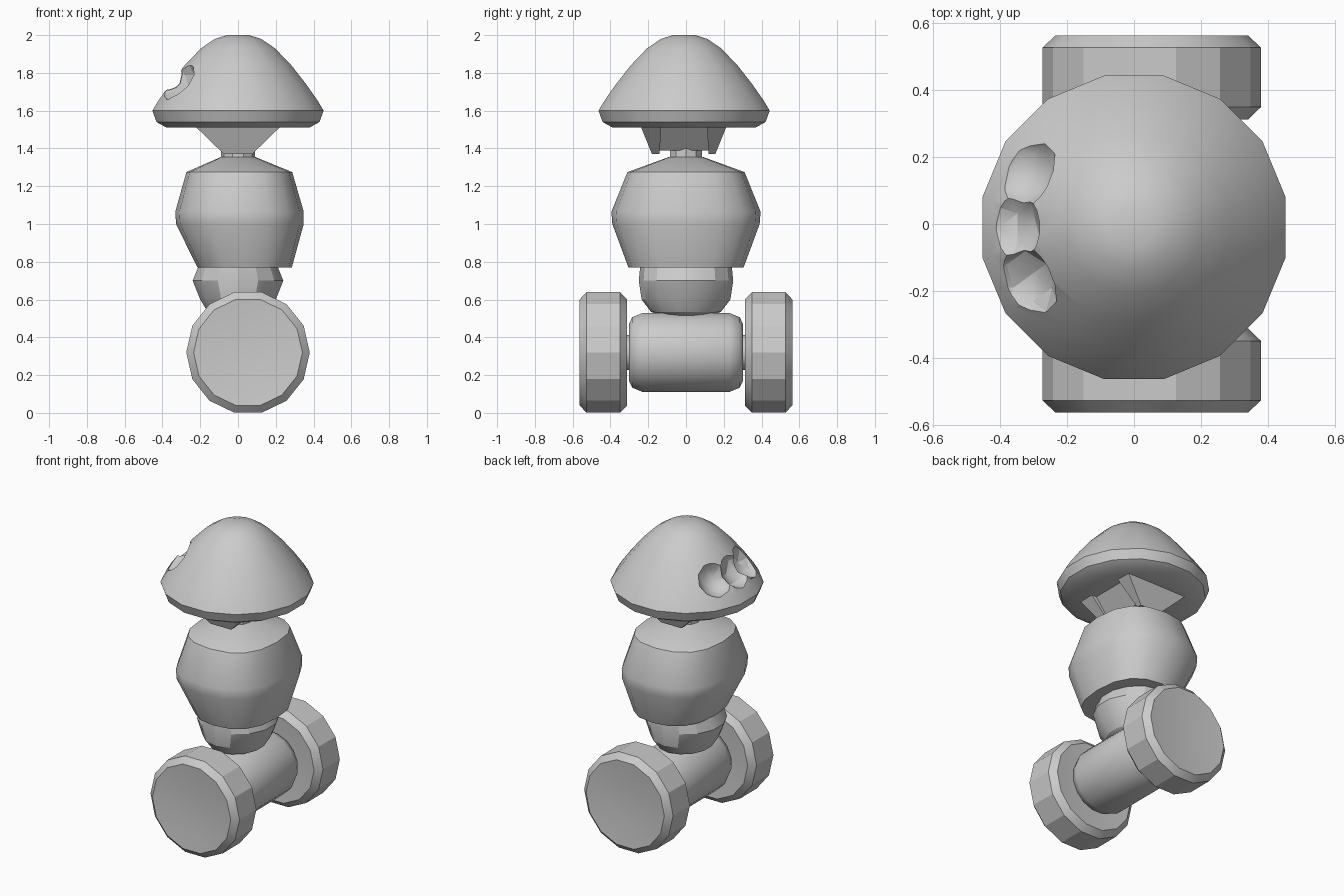
import bpy, bmesh, math
from mathutils import Vector

if "Cube" in bpy.data.objects:
    bpy.data.objects.remove(bpy.data.objects["Cube"])


def power(v, p):
    return math.copysign(abs(v) ** p, v)


def loft(name, rings, sides, phase=0.0, square=2.0, along_y=False, loc=(0, 0, 0), angle=35):
    """Skin rings of (height, radius_x, radius_y, centre_x); optional superellipse section."""
    bm = bmesh.new()
    loops = []
    for h, rx, ry, cx in rings:
        loop = []
        for i in range(sides):
            a = phase + 2 * math.pi * i / sides
            c = power(math.cos(a), 2 / square) * rx + cx
            s = power(math.sin(a), 2 / square) * ry
            p = Vector((c, h, s) if along_y else (c, s, h)) + Vector(loc)
            loop.append(bm.verts.new(p))
        loops.append(loop)
    for a, b in zip(loops, loops[1:]):
        for i in range(sides):
            j = (i + 1) % sides
            bm.faces.new((a[i], a[j], b[j], b[i]))
    bm.faces.new(loops[0])
    bm.faces.new(loops[-1])
    return finish(name, bm, angle)


def finish(name, bm, angle=35):
    bmesh.ops.recalc_face_normals(bm, faces=bm.faces)
    me = bpy.data.meshes.new(name)
    bm.to_mesh(me)
    bm.free()
    ob = bpy.data.objects.new(name, me)
    bpy.context.collection.objects.link(ob)
    smooth(ob, angle)
    return ob


def smooth(ob, angle=35):
    bpy.ops.object.select_all(action='DESELECT')
    ob.select_set(True)
    bpy.context.view_layer.objects.active = ob
    bpy.ops.object.shade_smooth_by_angle(angle=math.radians(angle))


def wedge(name, bottom, top):
    """Tapered block; each end is (z, half_x, y0, y1)."""
    bm = bmesh.new()
    for z, hx, y0, y1 in (bottom, top):
        for x in (-hx, hx):
            for y in (y0, y1):
                bm.verts.new((x, y, z))
    bmesh.ops.convex_hull(bm, input=bm.verts)
    return finish(name, bm, 20)


def round_rings(profile):
    return [(h, r, r, 0) for h, r in profile]


AXLE = (0.053, 0, 0.32)

# Wheels: 14-sided, chamfered, with a shallow dish outside
for side, s in (("right", 1), ("left", -1)):
    prof = [(0.325, 0.12), (0.312, 0.288), (0.35, 0.327), (0.527, 0.327),
            (0.563, 0.288), (0.548, 0.125)]
    loft("wheel_" + side, round_rings([(s * h, r) for h, r in prof]), 14,
         along_y=True, loc=AXLE, angle=25)

# Rounded axle housing and axle
loft("axle_housing", round_rings([(-0.303, 0.15), (-0.285, 0.19), (-0.23, 0.213), (0.23, 0.213),
                                  (0.285, 0.19), (0.303, 0.15)]), 16,
     phase=math.pi / 16, along_y=True, loc=AXLE, angle=45)
loft("axle", round_rings([(-0.35, 0.092), (0.35, 0.092)]), 12, along_y=True, loc=AXLE)

# Hip bowl
loft("hip", [(0.51, 0.12, 0.12, 0), (0.535, 0.165, 0.185, 0), (0.60, 0.205, 0.235, 0),
             (0.70, 0.246, 0.25, 0), (0.80, 0.205, 0.24, 0)], 14, phase=math.pi / 14, angle=25)

# Torso
loft("torso", [(0.77, 0.25, 0.305, 0.035), (1.0, 0.338, 0.39, 0.01), (1.065, 0.34, 0.395, 0.008),
               (1.275, 0.28, 0.31, 0.007), (1.355, 0.09, 0.09, 0)], 16, square=2.45, angle=40)

# Neck and jaw
loft("neck", round_rings([(1.34, 0.09), (1.43, 0.09)]), 10)
wedge("jaw_centre", (1.39, 0.08, -0.14, 0.12), (1.54, 0.21, -0.14, 0.12))
wedge("jaw_front", (1.37, 0.075, -0.18, -0.14), (1.53, 0.24, -0.245, -0.13))
wedge("jaw_back", (1.37, 0.075, 0.12, 0.155), (1.53, 0.24, 0.11, 0.22))

# Mushroom cap with flat underside
cap = loft("cap", round_rings([(1.512, 0.22), (1.51, 0.385), (1.54, 0.44), (1.60, 0.462),
                               (1.65, 0.432), (1.74, 0.368), (1.84, 0.288), (1.93, 0.2),
                               (1.98, 0.125), (2.0, 0.06)]), 16,
           phase=math.pi / 16, loc=(0, -0.01, 0), angle=45)

# Bite scooped from the left side of the cap
for i, (x, y, z, r) in enumerate([(-0.36, 0.17, 1.79, 0.13), (-0.36, -0.19, 1.79, 0.135),
                                  (-0.405, -0.01, 1.80, 0.135)]):
    bpy.ops.mesh.primitive_ico_sphere_add(subdivisions=2, radius=r, location=(x, y, z))
    cutter = bpy.context.object
    cutter.name = f"bite_cutter_{i}"
    mod = cap.modifiers.new("bite", 'BOOLEAN')
    mod.operation = 'DIFFERENCE'
    mod.object = cutter
    bpy.context.view_layer.objects.active = cap
    bpy.ops.object.modifier_apply(modifier=mod.name)
    bpy.data.objects.remove(cutter)
smooth(cap, 40)
